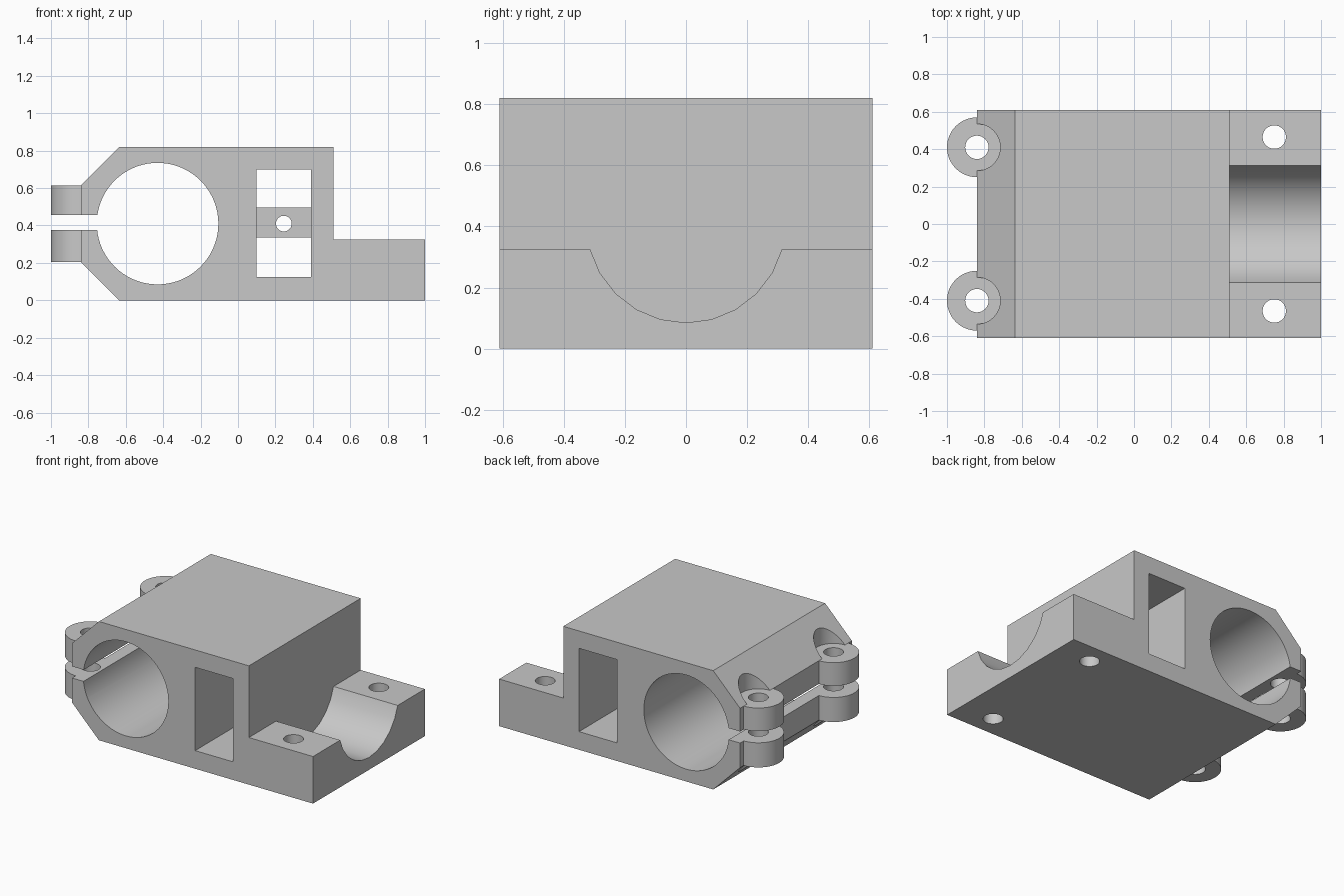
import bpy, bmesh, math
from mathutils import Matrix, Vector

cube = bpy.data.objects.get("Cube")
if cube:
    bpy.data.objects.remove(cube, do_unlink=True)

grey = bpy.data.materials.new("plain grey")
grey.use_nodes = True
colour = (0.58, 0.58, 0.58, 1)
grey.diffuse_color = colour
grey.node_tree.nodes["Principled BSDF"].inputs["Base Color"].default_value = colour


def finish(name, bm):
    bmesh.ops.recalc_face_normals(bm, faces=bm.faces)
    mesh = bpy.data.meshes.new(name)
    bm.to_mesh(mesh)
    bm.free()
    mesh.materials.append(grey)
    obj = bpy.data.objects.new(name, mesh)
    bpy.context.collection.objects.link(obj)
    return obj


def prism(name, outline, half_depth):
    """Extrude an x-z outline along y."""
    bm = bmesh.new()
    face = bm.faces.new([bm.verts.new((x, -half_depth, z)) for x, z in outline])
    new = bmesh.ops.extrude_face_region(bm, geom=[face])["geom"]
    verts = [v for v in new if isinstance(v, bmesh.types.BMVert)]
    bmesh.ops.translate(bm, verts=verts, vec=(0, 2 * half_depth, 0))
    return finish(name, bm)


def box(name, x0, x1, z0, z1, half_depth):
    return prism(name, [(x0, z0), (x1, z0), (x1, z1), (x0, z1)], half_depth)


def cylinder(name, start, end, radius, sides=48):
    start, end = Vector(start), Vector(end)
    axis = end - start
    bm = bmesh.new()
    turn = axis.to_track_quat('Z', 'Y').to_matrix().to_4x4()
    bmesh.ops.create_cone(bm, cap_ends=True, segments=sides, radius1=radius,
                          radius2=radius, depth=axis.length,
                          matrix=Matrix.Translation((start + end) / 2) @ turn)
    return finish(name, bm)


def combine(target, tool, operation):
    """Apply an exact boolean and discard the tool."""
    tool.hide_render = True
    mod = target.modifiers.new("combine", 'BOOLEAN')
    mod.operation, mod.solver, mod.object = operation, 'EXACT', tool
    bpy.context.view_layer.objects.active = target
    bpy.ops.object.modifier_apply(modifier=mod.name)
    bpy.data.objects.remove(tool, do_unlink=True)


def smooth(obj):
    bpy.ops.object.select_all(action='DESELECT')
    obj.select_set(True)
    bpy.context.view_layer.objects.active = obj
    bpy.ops.object.shade_smooth_by_angle(angle=math.radians(30))


# Main block with chamfered clamp end and low mounting ledge
mid = 0.41
low, high = 0.205, 0.615
body = prism("clamp_block", [(-0.635, 0), (1, 0), (1, 0.325), (0.51, 0.325), (0.51, 0.82),
                             (-0.635, 0.82), (-0.84, high), (-0.84, low)], 0.61)

# Bolt ears, with recesses for the bolt heads above and below
for y in (-mid, mid):
    combine(body, cylinder("ear", (-0.84, y, low), (-0.84, y, high), 0.16), 'UNION')
    for z0, z1 in ((high, 0.9), (-0.1, low)):
        combine(body, cylinder("recess", (-0.84, y, z0), (-0.84, y, z1), 0.125), 'DIFFERENCE')

# Main bore, clamp slot and side window
combine(body, cylinder("bore", (-0.43, -1, mid), (-0.43, 1, mid), 0.325, 72), 'DIFFERENCE')
combine(body, box("slot", -1.1, -0.6, 0.375, 0.455, 1), 'DIFFERENCE')
combine(body, box("window", 0.1, 0.39, 0.125, 0.70, 1), 'DIFFERENCE')

# Half-round cradle across the ledge
combine(body, cylinder("cradle", (0.51, 0, mid), (1.2, 0, mid), 0.325, 24), 'DIFFERENCE')

# Vertical bolt holes in the ears and the ledge
for side in (-1, 1):
    for x, y in ((-0.84, mid), (0.75, 0.465)):
        hole = cylinder("hole", (x, side * y, -0.2), (x, side * y, 1), 0.0625, 32)
        combine(body, hole, 'DIFFERENCE')
smooth(body)

# Drilled bridge in the middle of the window
bridge = box("window_bridge", 0.1, 0.39, 0.335, 0.495, 0.08)
combine(bridge, cylinder("hole", (0.245, -1, mid), (0.245, 1, mid), 0.042, 32), 'DIFFERENCE')
smooth(bridge)
